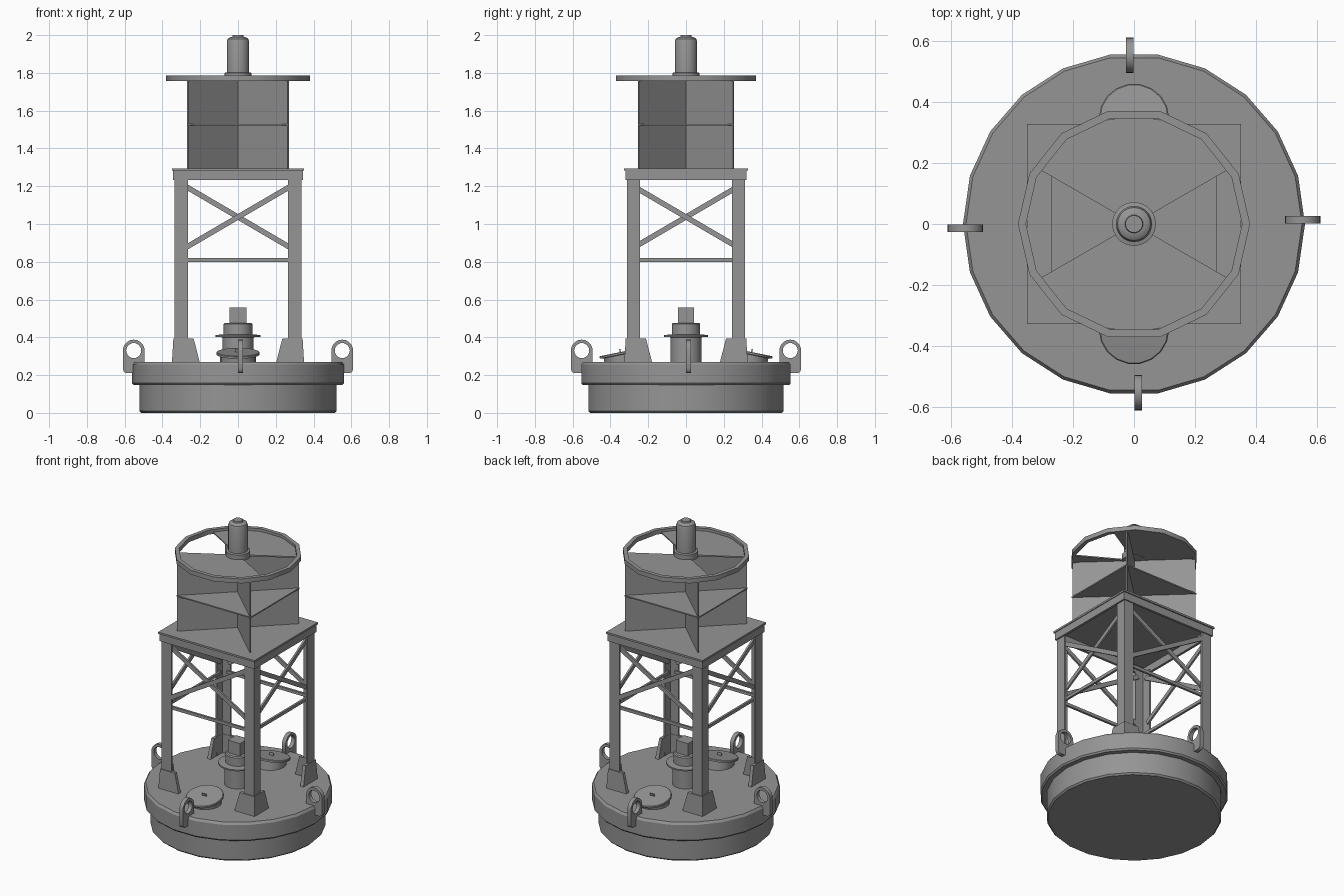
import bpy, bmesh
from math import sin, cos, pi, atan2, hypot, radians
from mathutils import Matrix, Euler

if "Cube" in bpy.data.objects:
    bpy.data.objects.remove(bpy.data.objects["Cube"])

grey = bpy.data.materials.new("dark_grey")
grey.diffuse_color = (.3, .3, .3, 1)
grey.use_nodes = True
grey.node_tree.nodes["Principled BSDF"].inputs["Base Color"].default_value = grey.diffuse_color


def add(name, bm):
    bmesh.ops.recalc_face_normals(bm, faces=bm.faces)
    me = bpy.data.meshes.new(name)
    bm.to_mesh(me)
    bm.free()
    me.materials.append(grey)
    ob = bpy.data.objects.new(name, me)
    bpy.context.collection.objects.link(ob)
    return ob


def loft(name, rings, closed=False):
    """Skin a stack of equal point rings; cap the ends or close the loop."""
    bm = bmesh.new()
    vs = [[bm.verts.new(p) for p in r] for r in rings]
    n = len(vs[0])
    pairs = list(zip(vs, vs[1:])) + ([(vs[-1], vs[0])] if closed else [])
    for a, b in pairs:
        for i in range(n):
            j = (i + 1) % n
            bm.faces.new((a[i], a[j], b[j], b[i]))
    if not closed:
        bm.faces.new(vs[0])
        bm.faces.new(vs[-1])
    return add(name, bm)


def lathe(name, profile, n, closed=False):
    return loft(name, [[(r * cos(2 * pi * i / n), r * sin(2 * pi * i / n), z)
                        for i in range(n)] for r, z in profile], closed)


def box(name, loc, size, rot=(0, 0, 0)):
    bm = bmesh.new()
    m = Matrix.LocRotScale(loc, Euler(rot), size)
    bmesh.ops.create_cube(bm, size=1, matrix=m)
    return add(name, bm)


def angle(sx, sy, cx, cy, arm, t, z):
    """L-shaped section with its outer corner at (cx, cy)."""
    pts = [(0, 0), (arm, 0), (arm, t), (t, t), (t, arm), (0, arm)]
    return [(sx * (cx - u), sy * (cy - v), z) for u, v in pts]


# Floating hull
hull = lathe("hull", [(.512, 0), (.522, .01), (.522, .147), (.552, .147), (.56, .157),
                      (.56, .255), (.55, .27)], 22)

# Corner legs and their foot gussets
for sx in (-1, 1):
    for sy in (-1, 1):
        loft("leg", [angle(sx, sy, .335, .313, .07, .012, z) for z in (.27, 1.25)])
        loft("leg_foot", [angle(sx, sy, .35, .327, .148, .025, .265),
                          angle(sx, sy, .342, .319, .107, .02, .395)])

# Cross braces and horizontal rails on four sides
for side in (0, 1):
    half, off = ((.29, .30), (.27, .315))[side]
    for s in (-1, 1):
        loc = (s * off, 0) if side else (0, s * off)
        turn = pi / 2 * side
        box("rail", (*loc, .81), (2 * half, .014, .02), (0, 0, turn))
        for d in (-1, 1):
            a = d * atan2(.31, .53)
            shift = .006 * d
            p = (loc[0] + shift * side, loc[1] + shift * (1 - side), 1.037)
            box("cross_brace", p, (2 * hypot(half - .01, .155), .012, .028),
                (0, a, turn))

# Platform plate and edge beams
box("platform", (0, 0, 1.288), (.70, .656, .012))
for s in (-1, 1):
    box("platform_beam_y", (0, s * .312, 1.26), (.69, .016, .054))
    box("platform_beam_x", (s * .337, 0, 1.26), (.016, .64, .054))

# Radar reflector: crossed upright plates and a middle shelf
for s in (-1, 1):
    box("reflector_plate", (0, 0, 1.53), (2 * hypot(.266, .251), .008, .474),
        (0, 0, s * atan2(.25, .265)))
box("reflector_shelf", (0, 0, 1.525), (.54, .508, .008))

# Reflector top: ring with front and back filled sectors
ring = lathe("top_ring", [(.354, 1.758), (.38, 1.758), (.38, 1.787), (.354, 1.787)], 14, True)
for s in (-1, 1):
    def sector(z):
        arc = [radians(30 + 120 * i / 6) for i in range(7)]
        return [(0, 0, z)] + [(.356 * cos(a), s * .356 * sin(a), z) for a in arc]
    loft("top_sector", [sector(1.762), sector(1.77)])

# Lantern
lamp = lathe("lantern", [(.072, 1.76), (.072, 1.80), (.059, 1.803), (.059, 1.965),
                         (.054, 1.98), (.043, 1.988), (.03, 1.99), (.028, 2.0)], 20)

# Central deck fitting
vent = lathe("deck_fitting", [(.082, .265), (.082, .40), (.118, .403), (.118, .412),
                              (.076, .416), (.076, .47), (.07, .477)], 18)
box("fitting_head", (0, 0, .515), (.088, .085, .086))

# Tilted deck hatches with handles
hatches = []
for s in (-1, 1):
    tilt = Matrix.Translation((0, s * .337, .27)) @ Matrix.Rotation(-s * .2, 4, 'X')
    hatch = lathe("hatch", [(.095, -.02), (.095, .038), (.115, .04),
                            (.115, .05), (.111, .053)], 18)
    handle = box("hatch_handle", (0, 0, .06), (.03, .006, .018))
    for ob in (hatch, handle):
        ob.data.transform(tilt)
    hatches.append(hatch)

# Lifting lugs: extruded outline with an eye, rotated round the hull
outer = [(.552 + .058 * cos(pi * i / 10), .328 + .06 * sin(pi * i / 10)) for i in range(11)]
outer += [(.494, .25), (.54, .215), (.56, .21), (.59, .21), (.605, .218), (.61, .235)]
eye = [(.552 + .04 * cos(2 * pi * i / 14), .33 + .04 * sin(2 * pi * i / 14)) for i in range(14)]
cu = bpy.data.curves.new("lug_outline", 'CURVE')
cu.dimensions, cu.fill_mode, cu.extrude = '2D', 'BOTH', .013
for pts in (outer, eye):
    sp = cu.splines.new('POLY')
    sp.points.add(len(pts) - 1)
    for p, (x, z) in zip(sp.points, pts):
        p.co = (x, z, 0, 1)
    sp.use_cyclic_u = True
tmp = bpy.data.objects.new("lug_outline", cu)
bpy.context.collection.objects.link(tmp)
bpy.context.view_layer.update()
lug_mesh = bpy.data.meshes.new_from_object(tmp.evaluated_get(bpy.context.evaluated_depsgraph_get()))
bpy.data.objects.remove(tmp)
lug_mesh.transform(Matrix.Translation((0, .014, 0)) @ Matrix.Rotation(pi / 2, 4, 'X'))
lug_mesh.materials.clear()
lug_mesh.materials.append(grey)
for k in range(4):
    lug = bpy.data.objects.new("lifting_lug", lug_mesh)
    lug.rotation_euler.z = k * pi / 2
    bpy.context.collection.objects.link(lug)

# Smooth the round parts
for ob in (hull, ring, lamp, vent, *hatches):
    ob.select_set(True)
bpy.context.view_layer.objects.active = lamp
bpy.ops.object.shade_smooth_by_angle(angle=radians(30))
